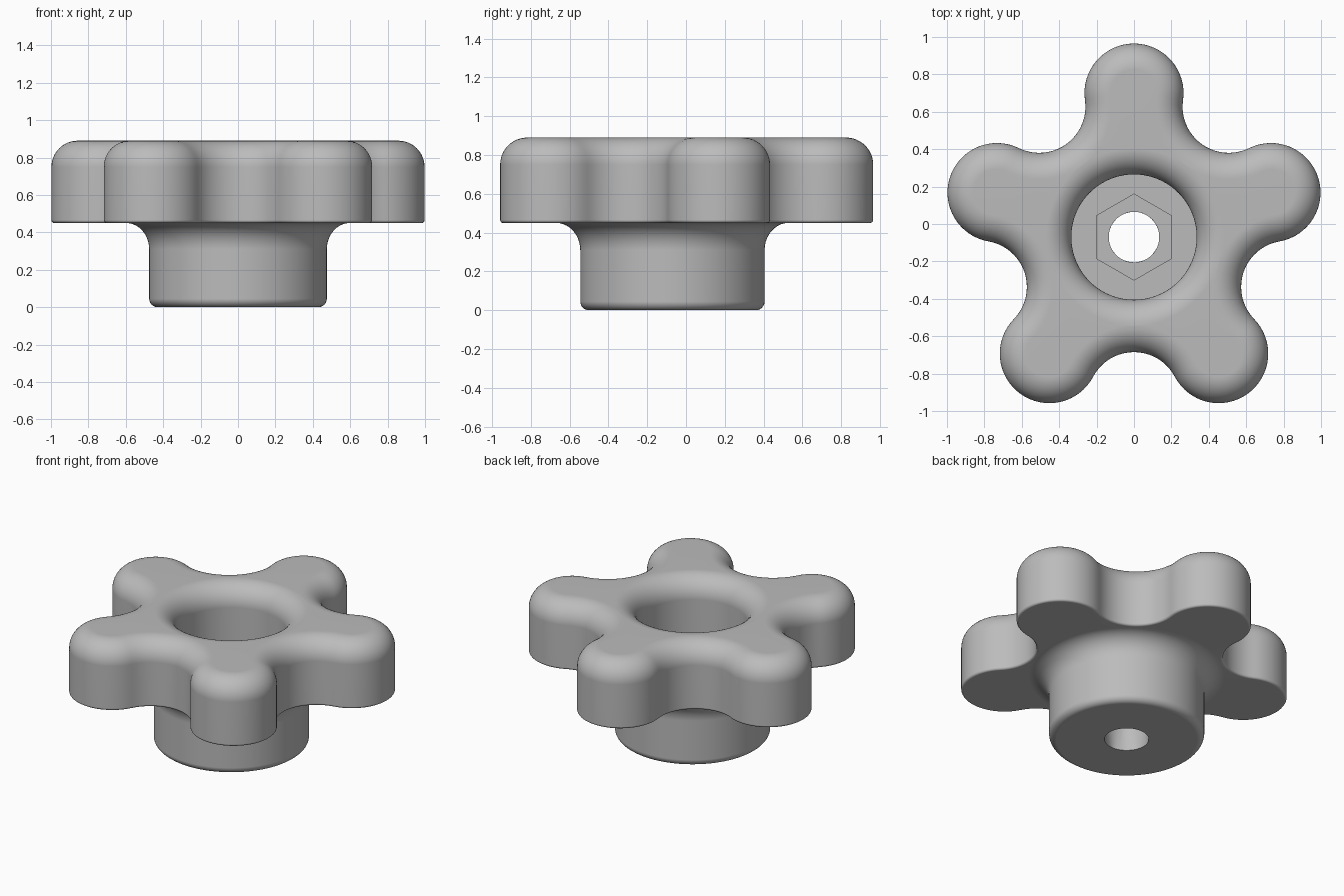
import bpy, bmesh, math
from math import sin, cos, pi, radians

cube = bpy.data.objects.get("Cube")
if cube:
    bpy.data.objects.remove(cube, do_unlink=True)

CENTRE_Y = -0.07
ARMS = 5
LOBE_DIST, LOBE_R = 0.77, 0.265        # rounded arm ends
VALLEY_DIST, VALLEY_R = 0.862, 0.247   # scooped gaps between arms
TOP, UNDER, FLOOR, POCKET = 0.89, 0.45, 0.36, 0.16
HUB_R, BORE_R, HOLE_R, HEX_R = 0.475, 0.335, 0.135, 0.23

grey = bpy.data.materials.new("grey")
grey.use_nodes = True
grey.diffuse_color = (0.5, 0.5, 0.5, 1)
grey.node_tree.nodes["Principled BSDF"].inputs["Base Color"].default_value = (0.5, 0.5, 0.5, 1)


def star(inset):
    """Outline of the five-armed head, moved inward by inset."""
    half = pi / ARMS
    vx, vy = VALLEY_DIST * cos(half), VALLEY_DIST * sin(half)
    lean = math.atan2(vy, vx - LOBE_DIST)     # direction of the tangent point
    sweep = lean - half
    points = []
    for arm in range(ARMS):
        a = pi / 2 + arm * 2 * half
        for i in range(32):
            t = a - lean + 2 * lean * i / 32
            r = LOBE_R - inset
            points.append((LOBE_DIST * cos(a) + r * cos(t), LOBE_DIST * sin(a) + r * sin(t)))
        b = a + half
        for i in range(20):
            t = b + pi + sweep - 2 * sweep * i / 20
            r = VALLEY_R + inset
            points.append((VALLEY_DIST * cos(b) + r * cos(t), VALLEY_DIST * sin(b) + r * sin(t)))
    return points


def circle(radius, inset):
    """Circle whose points line up with the star outline."""
    return [(radius * x / math.hypot(x, y), radius * y / math.hypot(x, y)) for x, y in star(inset)]


def hexagon(radius, inset):
    """Hexagon lined up with the star outline, nearest points moved onto its corners."""
    angles = [math.atan2(y, x) for x, y in star(inset)]
    for k in range(6):
        corner = pi / 2 + k * pi / 3
        nearest = max(range(len(angles)), key=lambda i: cos(angles[i] - corner))
        angles[nearest] = corner
    points = []
    for t in angles:
        r = radius * cos(pi / 6) / cos(t % (pi / 3))if t % (pi / 3) < pi / 6 else \
            radius * cos(pi / 6) / cos(pi / 3 - t % (pi / 3))
        points.append((r * cos(t), r * sin(t)))
    return points


def arc(cx, cz, rx, rz, start, end, steps):
    """Points of a rounded corner in the side profile."""
    angles = [radians(start + (end - start) * i / steps) for i in range(steps + 1)]
    return [(cx + rx * cos(t), cz + rz * sin(t)) for t in angles]


# Rings from the bottom hole, up the outside, and back down the bore and nut pocket
ROUND, SMALL, HUB_EDGE = 0.14, 0.015, 0.045
rings = [(circle(HOLE_R, 0), 0)]
for r, z in arc(HUB_R - HUB_EDGE, HUB_EDGE, HUB_EDGE, HUB_EDGE, -90, 0, 6):
    rings.append((circle(r, 0), z))
for r, z in arc(HUB_R + 0.124, UNDER - ROUND, 0.124, ROUND, 180, 90, 10):
    rings.append((circle(r, 0), z))
for d, z in arc(-SMALL, UNDER + SMALL, SMALL, SMALL, -90, 0, 4):
    rings.append((star(-d), z))
for d, z in arc(-ROUND, TOP - ROUND, ROUND, ROUND, 0, 90, 12):
    rings.append((star(-d), z))
for r, z in arc(BORE_R + 0.138, TOP - ROUND, 0.138, ROUND, 90, 180, 12):
    rings.append((circle(r, ROUND), z))
rings += [(circle(BORE_R, ROUND), FLOOR), (hexagon(HEX_R, ROUND), FLOOR),
          (hexagon(HEX_R, ROUND), POCKET), (circle(HOLE_R, ROUND), POCKET)]

# Knob body
bm = bmesh.new()
loops = [[bm.verts.new((x, y + CENTRE_Y, z)) for x, y in pts] for pts, z in rings]
for k, low in enumerate(loops):
    high = loops[(k + 1) % len(loops)]
    for i in range(len(low)):
        j = (i + 1) % len(low)
        bm.faces.new((low[i], low[j], high[j], high[i]))
bmesh.ops.recalc_face_normals(bm, faces=bm.faces)
mesh = bpy.data.meshes.new("knob_body")
bm.to_mesh(mesh)
bm.free()
mesh.materials.append(grey)
knob = bpy.data.objects.new("knob_body", mesh)
bpy.context.collection.objects.link(knob)

# Smooth shading with crisp edges
bpy.ops.object.select_all(action="DESELECT")
knob.select_set(True)
bpy.context.view_layer.objects.active = knob
bpy.ops.object.shade_smooth_by_angle(angle=radians(35))
weighted = knob.modifiers.new("clean_shading", "WEIGHTED_NORMAL")
weighted.keep_sharp = True
